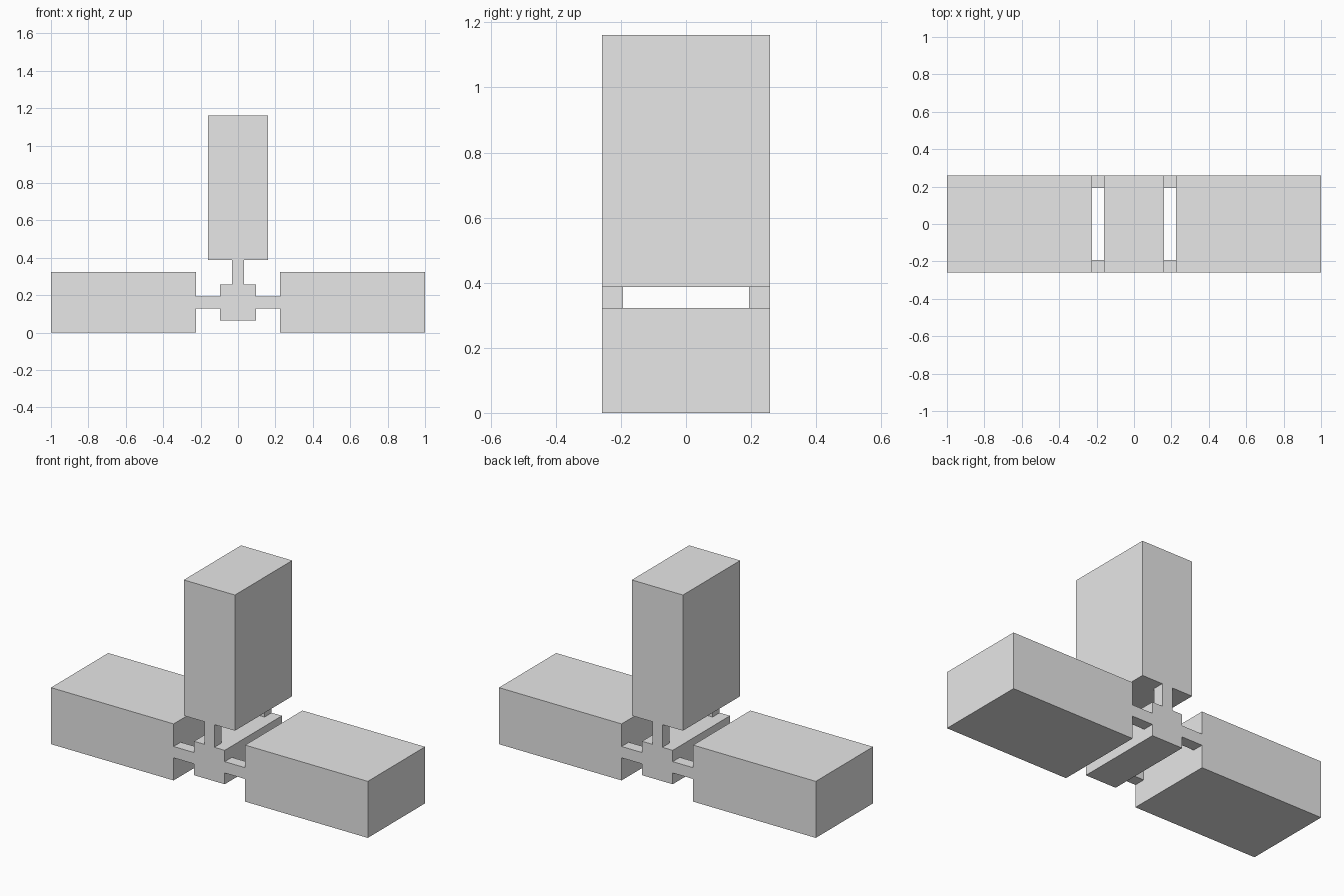
import bpy
import bmesh

if "Cube" in bpy.data.objects:
    bpy.data.objects.remove(bpy.data.objects["Cube"])

U = 1 / 31           # module: every dimension is a whole number of these
CZ = 5 * U           # height of the hub centre
DEPTH = 8 * U        # half depth of the whole body
SLOT = 6 * U         # half depth of the openings between the tabs

grey = bpy.data.materials.new("plain_grey")
grey.diffuse_color = (0.8, 0.8, 0.8, 1)
grey.use_nodes = True
grey.node_tree.nodes["Principled BSDF"].inputs["Base Color"].default_value = grey.diffuse_color


def new_object(name, bm):
    bmesh.ops.recalc_face_normals(bm, faces=bm.faces)
    mesh = bpy.data.meshes.new(name)
    bm.to_mesh(mesh)
    bm.free()
    mesh.materials.append(grey)
    obj = bpy.data.objects.new(name, mesh)
    bpy.context.collection.objects.link(obj)
    return obj


def prism(bm, points, half):
    """Extrude an x-z outline, given in modules, along y."""
    face = bm.faces.new([bm.verts.new((x * U, -half, CZ + z * U)) for x, z in points])
    side = bmesh.ops.extrude_face_region(bm, geom=[face])["geom"]
    for v in side:
        if isinstance(v, bmesh.types.BMVert):
            v.co.y = half


# Right half of the front outline: tower, neck, hub, link and side block
half = [(5, 31), (5, 7), (1, 7), (1, 3), (3, 3), (3, 1), (7, 1), (7, 5),
        (31, 5), (31, -5), (7, -5), (7, -1), (3, -1), (3, -3)]
outline = half + [(-x, z) for x, z in reversed(half)]
bm = bmesh.new()
prism(bm, outline, DEPTH)
body = new_object("three_block_body", bm)

# Openings that leave only thin tabs at the front and back of each joint
bm = bmesh.new()
for x0, x1, z0, z1 in [(3, 7, -2, 2), (-7, -3, -2, 2), (-2, 2, 3, 7)]:
    prism(bm, [(x0, z0), (x1, z0), (x1, z1), (x0, z1)], SLOT)
cutter = new_object("slot_cutter", bm)
cutter.hide_render = True
cutter.hide_viewport = True

cut = body.modifiers.new("slots", "BOOLEAN")
cut.operation = "DIFFERENCE"
cut.solver = "EXACT"
cut.object = cutter
